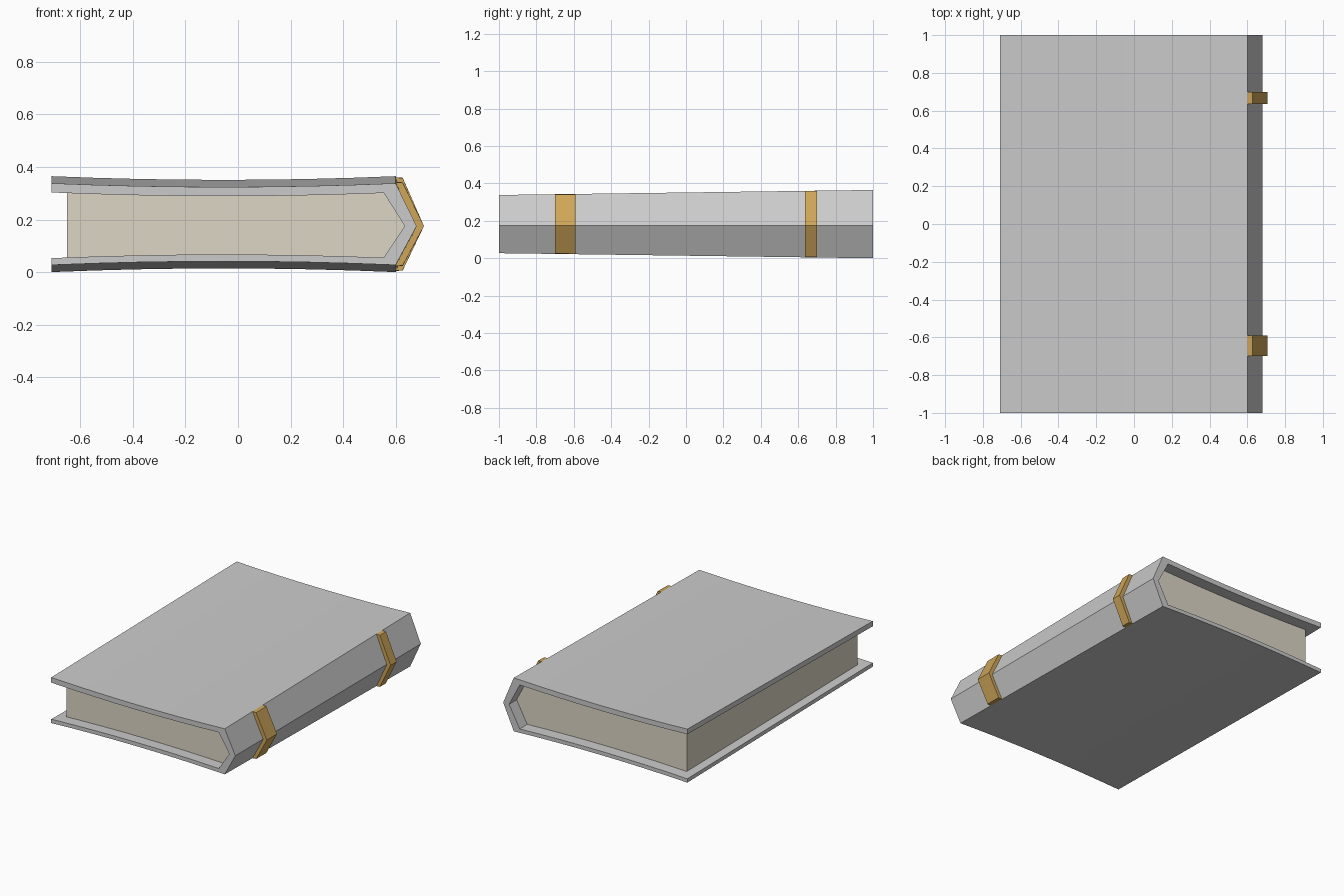
import bpy, bmesh, math

if "Cube" in bpy.data.objects:
    bpy.data.objects.remove(bpy.data.objects["Cube"])

MID = 0.175      # height of the spine ridge
FLARE = 0.027    # extra half thickness gained from front to back
LEFT, HINGE = -0.71, 0.60


def sag(x):
    """Inward bow of the cover boards."""
    return 0.014 * (1 - ((x + 0.055) / 0.655) ** 2)


def material(name, rgb):
    m = bpy.data.materials.new(name)
    m.diffuse_color = (*rgb, 1)
    m.use_nodes = True
    m.node_tree.nodes["Principled BSDF"].inputs["Base Color"].default_value = m.diffuse_color
    return m


def loft(name, profile, y0, y1, mat=None):
    """Join an x/z outline between two y stations, flaring towards the back."""
    bm = bmesh.new()
    rings = []
    for y in (y0, y1):
        ring = []
        for x, z in profile:
            side = 0 if abs(z - MID) < 1e-4 else math.copysign(1, z - MID)
            ring.append(bm.verts.new((x, y, z + side * FLARE * (y + 1) / 2)))
        rings.append(ring)
    a, b = rings
    n = len(profile)
    for i in range(n):
        j = (i + 1) % n
        bm.faces.new((a[i], a[j], b[j], b[i]))
    bm.faces.new(a)
    bm.faces.new(b)
    bmesh.ops.recalc_face_normals(bm, faces=bm.faces)
    me = bpy.data.meshes.new(name)
    bm.to_mesh(me)
    bm.free()
    ob = bpy.data.objects.new(name, me)
    bpy.context.collection.objects.link(ob)
    if mat:
        me.materials.append(mat)
    bpy.ops.object.select_all(action='DESELECT')
    ob.select_set(True)
    bpy.context.view_layer.objects.active = ob
    bpy.ops.object.shade_smooth_by_angle(angle=math.radians(30))
    return ob


def chevron(x0, x1, top, bottom, tip, steps=8):
    """Top board left to right, round the spine ridge, bottom board back."""
    xs = [x0 + (x1 - x0) * i / steps for i in range(steps + 1)]
    return ([(x, top - sag(x)) for x in xs] + [(tip, MID)]
            + [(x, bottom + sag(x)) for x in reversed(xs)])


# Wrap-around cover with pointed spine
outer = chevron(LEFT, HINGE, 0.338, 0.027, 0.68)
inner = chevron(LEFT, 0.555, 0.303, 0.053, 0.635)
loft("cover", outer + inner[::-1], -1, 1)

# Page block, recessed from the cover edges
paper = material("paper", (0.72, 0.67, 0.56))
loft("pages", chevron(-0.65, 0.558, 0.308, 0.048, 0.64), -0.92, 0.92, paper)

# Gold bands over the spine
gold = material("gold", (0.62, 0.38, 0.10))
band = [(0.600, 0.338), (0.627, 0.336), (0.708, MID), (0.627, 0.029),
        (0.600, 0.027), (0.675, MID)]
for name, y0, y1 in (("front_spine_band", -0.70, -0.59),
                     ("back_spine_band", 0.635, 0.70)):
    loft(name, band, y0, y1, gold)
